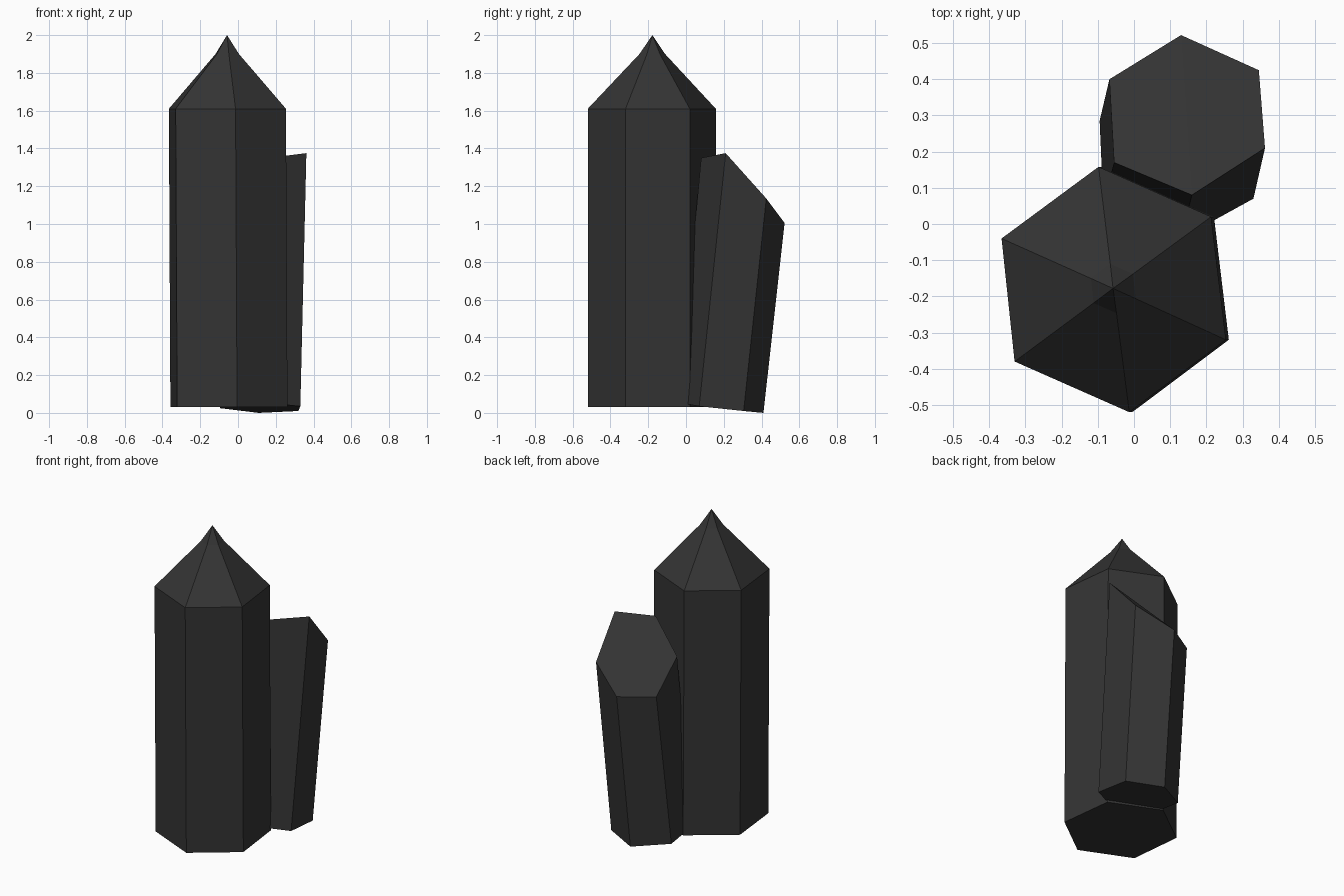
import bpy

if "Cube" in bpy.data.objects:
    bpy.data.objects.remove(bpy.data.objects["Cube"])

mat = bpy.data.materials.new("dark stone")
mat.diffuse_color = (0.034, 0.034, 0.034, 1)
mat.use_nodes = True
mat.node_tree.nodes["Principled BSDF"].inputs["Base Color"].default_value = mat.diffuse_color


def make_crystal(name, rings, caps):
    """Six-sided crystal lofted through rings, closed by faces in caps."""
    verts = [v for r in rings for v in r]
    faces = [tuple(reversed(range(6)))]
    for k in range(len(rings) - 1):
        for i in range(6):
            j = (i + 1) % 6
            faces.append((6 * k + i, 6 * k + j, 6 * k + 6 + j, 6 * k + 6 + i))
    top = 6 * (len(rings) - 1)
    extra = [c for c in caps if isinstance(c[0], float)]
    if extra:  # pointed tip
        verts.append(extra[0])
        faces += [(top + i, top + (i + 1) % 6, len(verts) - 1) for i in range(6)]
    else:      # cut end
        faces += [tuple(top + i for i in c) for c in caps]
    me = bpy.data.meshes.new(name)
    me.from_pydata(verts, [], faces)
    me.materials.append(mat)
    me.update()
    ob = bpy.data.objects.new(name, me)
    bpy.context.collection.objects.link(ob)


# Tall crystal: straight hexagonal shaft, sloped crown and steeper tip
hexagon = [(-0.01, -0.52), (0.257, -0.32), (0.216, 0.02),
           (-0.095, 0.158), (-0.363, -0.04), (-0.327, -0.38)]
cx, cy = -0.058, -0.178


def section(z, scale=1.0, dx=0.0):
    return [(cx + (x - cx) * scale + dx, cy + (y - cy) * scale, z) for x, y in hexagon]


make_crystal("tall_crystal",
             [section(0.03, dx=0.005), section(1.61, dx=-0.003), section(1.9, 0.2)],
             [(cx, cy, 2.0)])

# Short crystal: leaning hexagonal shaft with an obliquely cut end
foot = [(0.13, -0.04, 0.055), (0.33, 0.07, 0.035), (0.32, 0.305, 0.01),
        (0.11, 0.41, 0.0), (-0.095, 0.285, 0.025), (-0.085, 0.06, 0.05)]
end = [(0.16, 0.08, 1.35), (0.362, 0.21, 1.375), (0.345, 0.425, 1.135),
       (0.13, 0.522, 1.005), (-0.068, 0.4, 1.01), (-0.055, 0.17, 1.18)]
make_crystal("short_crystal", [foot, end], [(1, 2, 3), (0, 1, 3), (0, 3, 4, 5)])
